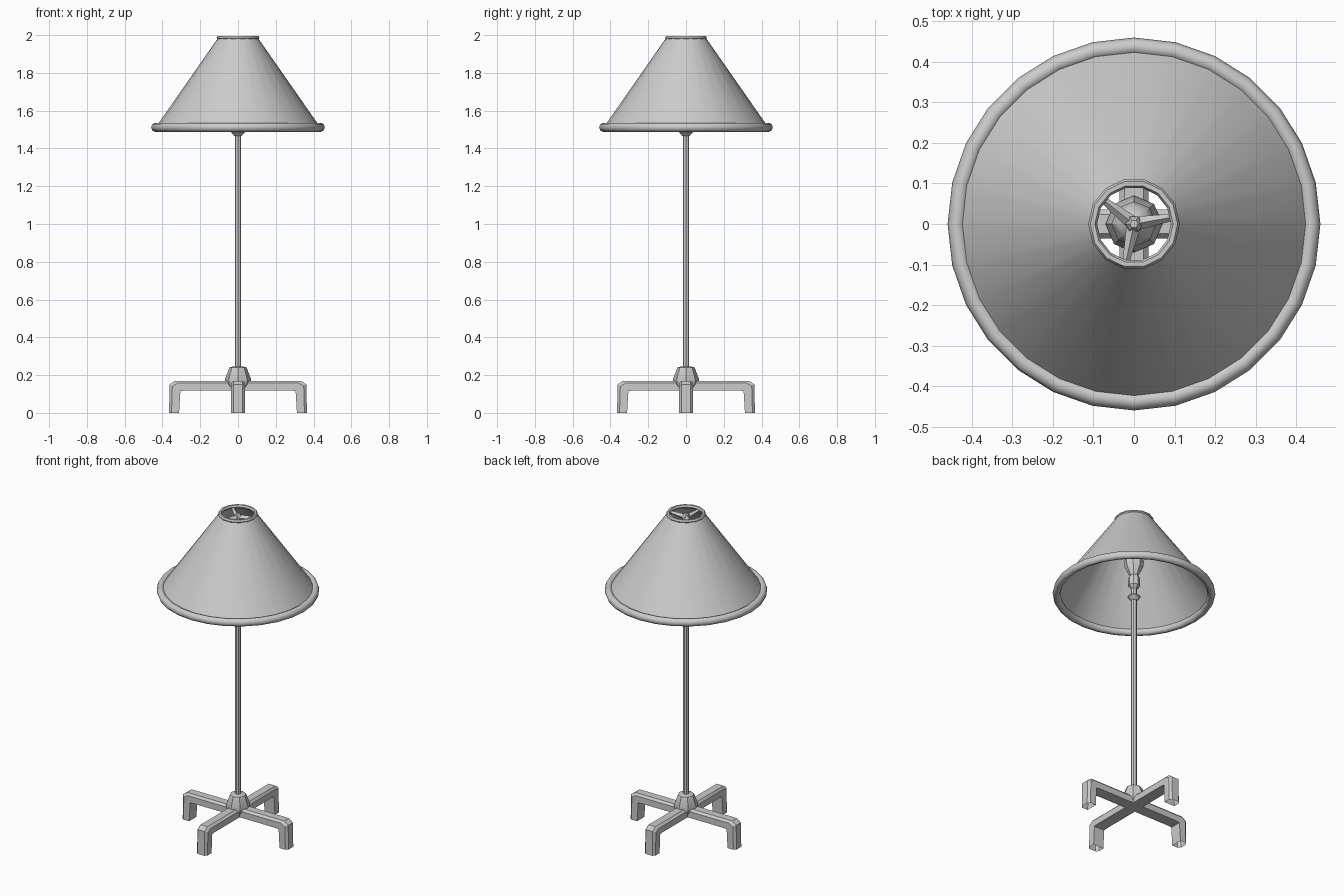
import bpy, bmesh
from math import sin, cos, pi, radians
from mathutils import Vector

if "Cube" in bpy.data.objects:
    bpy.data.objects.remove(bpy.data.objects["Cube"])


def finish(name, bm, smooth=None):
    bmesh.ops.recalc_face_normals(bm, faces=bm.faces)
    me = bpy.data.meshes.new(name)
    bm.to_mesh(me)
    bm.free()
    ob = bpy.data.objects.new(name, me)
    bpy.context.collection.objects.link(ob)
    if smooth:
        bpy.ops.object.select_all(action='DESELECT')
        ob.select_set(True)
        bpy.context.view_layer.objects.active = ob
        bpy.ops.object.shade_smooth_by_angle(angle=radians(smooth))
    return ob


def lathe(name, profile, sides, closed=False, caps=True, smooth=35):
    """Revolve (radius, z) points around the z axis."""
    bm = bmesh.new()
    rings = [[bm.verts.new((r * cos(2 * pi * i / sides), r * sin(2 * pi * i / sides), z))
              for i in range(sides)] for r, z in profile]
    pairs = list(zip(rings, rings[1:]))
    if closed:
        pairs.append((rings[-1], rings[0]))
    for a, b in pairs:
        for i in range(sides):
            j = (i + 1) % sides
            bm.faces.new((a[i], a[j], b[j], b[i]))
    if caps and not closed:
        bm.faces.new(rings[0])
        bm.faces.new(rings[-1])
    return finish(name, bm, smooth)


def ring(name, radius, z, rr, rz, sides, n=8):
    prof = [(radius + rr * cos(2 * pi * k / n), z + rz * sin(2 * pi * k / n)) for k in range(n)]
    return lathe(name, prof, sides, closed=True, smooth=50)


def leg(name, angle):
    """Bent leg: (x, z) sections swept from the hub to the open foot."""
    bm = bmesh.new()
    # each station: outer point and inner point of the bend
    path = [((0, 0.17), (0, 0.118)), ((0.335, 0.17), (0.285, 0.118)),
            ((0.362, 0.15), (0.305, 0.115)), ((0.365, 0), (0.312, 0))]
    w, e = 0.036, 0.25
    loops = []
    for o, i in path:
        o, i = Vector((o[0], 0, o[1])), Vector((i[0], 0, i[1]))
        m = o.lerp(i, e)
        pts = [(i, -w), (m, -w), (o, -w * 0.65), (o, w * 0.65), (m, w), (i, w)]
        loops.append([bm.verts.new((p.x * cos(angle) - y * sin(angle),
                                    p.x * sin(angle) + y * cos(angle), p.z)) for p, y in pts])
    for a, b in zip(loops, loops[1:]):
        for k in range(6):
            j = (k + 1) % 6
            bm.faces.new((a[k], a[j], b[j], b[k]))
    return finish(name, bm, 30)


def bar(name, a, b, r0, r1, sides=4):
    """Tapered rod between two points."""
    a, b = Vector(a), Vector(b)
    bm = bmesh.new()
    bmesh.ops.create_cone(bm, cap_ends=True, segments=sides, radius1=r0, radius2=r1,
                          depth=(b - a).length)
    rot = (b - a).to_track_quat('Z', 'Y').to_matrix().to_4x4()
    bm.transform(rot)
    bmesh.ops.translate(bm, vec=(a + b) / 2, verts=bm.verts)
    return finish(name, bm)


# four-legged base and hub
for n in range(4):
    leg(f"base_leg_{n + 1}", n * pi / 2)
lathe("base_hub", [(0.045, 0.12), (0.066, 0.155), (0.07, 0.175), (0.046, 0.24), (0.03, 0.245)], 8)

# pole and collar
lathe("pole", [(0.017, 0.2), (0.017, 1.56)], 8)
lathe("pole_collar", [(0.018, 1.465), (0.036, 1.485), (0.036, 1.492), (0.018, 1.5)], 8)

# socket, bulb and the stem holding the shade
lathe("bulb_socket", [(0.017, 1.54), (0.034, 1.56), (0.034, 1.61), (0.022, 1.63)], 8)
lathe("bulb", [(0.022, 1.62), (0.052, 1.68), (0.056, 1.72), (0.04, 1.76), (0.012, 1.78)], 8)
lathe("shade_stem", [(0.012, 1.77), (0.012, 1.96)], 6)

# conical shade with thin wall
lathe("shade", [(0.437, 1.51), (0.102, 1.99), (0.094, 1.99), (0.427, 1.51)], 28, closed=True)
ring("shade_lower_rim", 0.438, 1.512, 0.022, 0.024, 28)
ring("shade_upper_rim", 0.102, 1.986, 0.011, 0.012, 14, 6)

# three-arm spider in the top opening
for n, deg in enumerate((10, 142, 258)):
    t = radians(deg)
    bar(f"shade_spider_arm_{n + 1}", (0, 0, 1.965), (0.102 * cos(t), 0.102 * sin(t), 1.98), 0.018, 0.008)
lathe("shade_finial", [(0.022, 1.945), (0.022, 1.975), (0.01, 1.99)], 6)
